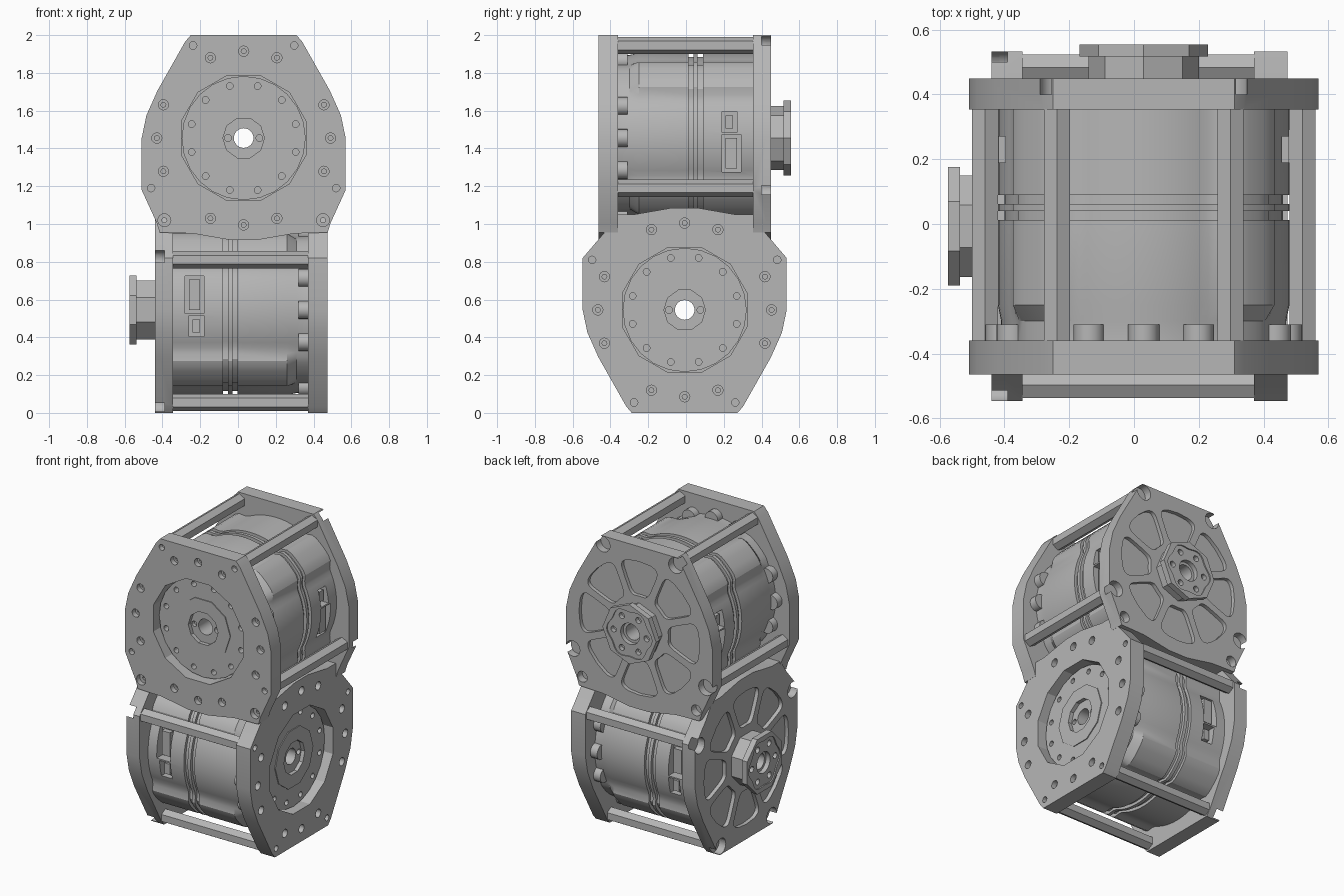
import bpy, bmesh
from math import sin, cos, pi, radians, copysign
from mathutils import Matrix, Vector

cube = bpy.data.objects.get("Cube")
if cube:
    bpy.data.objects.remove(cube)

GREY = (0.47, 0.47, 0.47, 1)
metal = bpy.data.materials.new("machined_grey")
metal.use_nodes = True
metal.diffuse_color = GREY
metal.node_tree.nodes["Principled BSDF"].inputs["Base Color"].default_value = GREY

BORE = 0.052
RODS = [(s * u, v) for s in (-1, 1) for u, v in ((0.268, 0.49), (0.49, -0.265))]
CORNERS = [(-0.42, -0.435), (0.42, -0.435)]
SIDE = [(0.28, 0.545), (0.31, 0.51), (0.457, 0.25), (0.515, 0.12), (0.54, 0), (0.54, -0.275)]
SQUARE_END = [(0.46, -0.45), (0.445, -0.5), (0.27, -0.505), (0.07, -0.54)]
TRIMMED_END = [(0.425, -0.41), (0.36, -0.505), (0.27, -0.505), (0.07, -0.54)]


def circle(r, n=24, at=(0, 0), turn=0.0):
    return [(at[0] + r * cos(turn + 2 * pi * i / n), at[1] + r * sin(turn + 2 * pi * i / n))
            for i in range(n)]


def polar(r, angles):
    return [(r * cos(radians(a)), r * sin(radians(a))) for a in angles]


def petal(mid, lo=0.215, hi=0.445):
    # rounded sector between two spokes of even width
    pts = []
    for i in range(32):
        c, s = cos(2 * pi * i / 32), sin(2 * pi * i / 32)
        r = (lo + hi) / 2 + (hi - lo) / 2 * copysign(abs(s) ** 0.4, s)
        a = mid + (pi / 8 - 0.023 / r) * copysign(abs(c) ** 0.4, c)
        pts.append((r * cos(a), r * sin(a)))
    return pts


def finish(ob):
    bm = bmesh.new()
    bm.from_mesh(ob.data)
    bmesh.ops.remove_doubles(bm, verts=bm.verts, dist=0.0001)
    bmesh.ops.recalc_face_normals(bm, faces=bm.faces)
    bm.to_mesh(ob.data)
    bm.free()
    ob.data.materials.clear()
    ob.data.materials.append(metal)
    return ob


def activate(ob):
    bpy.ops.object.select_all(action='DESELECT')
    ob.select_set(True)
    bpy.context.view_layer.objects.active = ob


def layer(name, frame, loops, w0, w1):
    # flat slab: the first loop is the outline, the others are holes
    cu = bpy.data.curves.new(name, 'CURVE')
    cu.dimensions, cu.fill_mode = '2D', 'BOTH'
    cu.extrude = (w1 - w0) / 2
    for loop in loops:
        sp = cu.splines.new('POLY')
        sp.points.add(len(loop) - 1)
        for p, (u, v) in zip(sp.points, loop):
            p.co = (u, v, 0, 1)
        sp.use_cyclic_u = True
    ob = bpy.data.objects.new(name, cu)
    bpy.context.collection.objects.link(ob)
    ob.matrix_world = frame @ Matrix.Translation((0, 0, (w0 + w1) / 2))
    activate(ob)
    bpy.ops.object.convert(target='MESH')
    return finish(bpy.context.object)


def solid(name, frame, bm):
    me = bpy.data.meshes.new(name)
    bm.to_mesh(me)
    bm.free()
    ob = bpy.data.objects.new(name, me)
    bpy.context.collection.objects.link(ob)
    ob.matrix_world = frame
    return finish(ob)


def pegs(name, frame, spots, r, w0, w1, n):
    bm = bmesh.new()
    for u, v in spots:
        bmesh.ops.create_cone(bm, cap_ends=True, segments=n, radius1=r, radius2=r,
                              depth=w1 - w0, matrix=Matrix.Translation((u, v, (w0 + w1) / 2)))
    return solid(name, frame, bm)


def boxes(name, frame, spans):
    bm = bmesh.new()
    for lo, hi in spans:
        lo, hi = Vector(lo), Vector(hi)
        bmesh.ops.create_cube(bm, size=1, matrix=Matrix.Translation((lo + hi) / 2)
                              @ Matrix.Diagonal((hi - lo).to_4d()))
    return solid(name, frame, bm)


def cut(targets, cutter):
    cutter.hide_render = True
    bpy.context.view_layer.update()
    for ob in targets:
        mod = ob.modifiers.new("cut", 'BOOLEAN')
        mod.object, mod.solver = cutter, 'EXACT'
        activate(ob)
        bpy.ops.object.modifier_apply(modifier=mod.name)
    bpy.data.objects.remove(cutter)


def bulge(angle):
    # the housing swells outward at its four diagonal corners
    a = abs(angle % (pi / 2) - pi / 4)
    t = min(max((radians(18) - a) / radians(9), 0), 1)
    return 0.042 * t * t * (3 - 2 * t)


def housing(name, frame):
    # rings as (position, radius, share of the corner bulge)
    rings = [(-0.355, 0.45, 1)]
    for g0, g1 in ((-0.09, -0.062), (-0.04, -0.012)):
        rings += [(g0, 0.45, 1), (g0, 0.43, 1), (g1, 0.43, 1), (g1, 0.45, 1)]
    rings += [(0.25, 0.45, 1), (0.3, 0.44, 0.3), (0.36, 0.44, 0.3),
              (0.36, BORE, 0), (-0.355, BORE, 0)]
    n, bm = 96, bmesh.new()
    verts = []
    for w, r, share in rings:
        turns = [2 * pi * i / n for i in range(n)]
        radii = [r + share * bulge(a) for a in turns]
        verts.append([bm.verts.new((q * cos(a), q * sin(a), w)) for a, q in zip(turns, radii)])
    for k, a in enumerate(verts):
        b = verts[(k + 1) % len(verts)]
        for i in range(n):
            j = (i + 1) % n
            bm.faces.new((a[i], a[j], b[j], b[i]))
    return solid(name, frame, bm)


def module(side, frame, end, corners, hub_extra, hub_turn):
    half = SIDE + end
    outline = half + [(-u, v) for u, v in reversed(half)]
    angles = [q + d for q in (0, 90, 180, 270) for d in (-22.5, 0, 22.5)]
    bolts = polar(0.46, angles)

    # housing with side sockets
    body = housing(side + "_housing", frame)
    pockets, plugs = [], []
    for s in (-1, 1):
        for v0, v1, w0 in ((-0.18, 0.02, -0.29), (0.03, 0.14, -0.27)):
            us = sorted((s * 0.39, s * 0.5))
            pockets.append(((us[0], v0, w0), (us[1], v1, -0.19)))
            us = sorted((s * 0.38, s * 0.425))
            plugs.append(((us[0], v0 + 0.02, w0 + 0.02), (us[1], v1 - 0.02, -0.21)))
    cut([body], boxes("socket_cutter", frame, pockets))
    boxes(side + "_socket_plugs", frame, plugs)
    pegs(side + "_bolt_bosses", frame, polar(0.44, angles), 0.048, 0.31, 0.362, 16)
    pegs(side + "_spacer_rods", frame, RODS, 0.046, -0.357, 0.362, 6)

    # front plate with counterbored holes around a wide opening
    opening = circle(0.342, 12, turn=pi / 12)
    small = [circle(0.013, 10, p) for p in bolts + corners]
    large = ([circle(0.027, 16, p) for p in bolts] + [circle(0.034, 16, p) for p in corners]
             + [circle(0.02, 12, p) for p in RODS])
    layer(side + "_front_plate_base", frame, [outline, opening] + small, 0.36, 0.43)
    layer(side + "_front_plate_face", frame, [outline, opening] + large, 0.43, 0.464)

    # output disc sunk into the opening
    screws = [circle(0.018, 12, p) for p in polar(0.285, range(15, 375, 30))]
    layer(side + "_output_disc", frame, [circle(0.328), circle(0.11, 10)] + screws, 0.36, 0.405)
    layer(side + "_output_ring", frame, [circle(0.2, 10), circle(0.11, 10)], 0.405, 0.411)
    pins = [circle(0.018, 12, (s * 0.083, 0)) for s in (-1, 1)]
    layer(side + "_output_core", frame, [circle(0.112, 10), circle(BORE)] + pins, 0.36, 0.385)

    # back plate with petal pockets and notches at the rods
    petals = [petal(k * pi / 4) for k in range(8)]
    base = layer(side + "_back_plate_base", frame, [outline, circle(BORE)], -0.425, -0.354)
    face = layer(side + "_back_plate_face", frame, [outline, circle(BORE)] + petals,
                 -0.45, -0.425)
    cut([base, face], pegs("notch_cutter", frame, RODS, 0.052, -0.5, -0.4, 20))
    if corners:
        cut([base, face], pegs("corner_cutter", frame, corners, 0.036, -0.5, -0.4, 16))

    # rear hub: neck, eight-sided flange and a scalloped recess in its end
    tip = -0.555 - hub_extra
    holes = [circle(0.02, 12, p) for p in polar(0.122, range(0, 360, 60))]
    eight = circle(0.198, 8, turn=hub_turn)
    layer(side + "_hub_neck", frame, [circle(0.17, 8, turn=hub_turn), circle(BORE)],
          tip + 0.038, -0.448)
    layer(side + "_hub_flange", frame, [eight, circle(0.07)] + holes, tip + 0.008, tip + 0.038)
    scallop = [((0.158 + 0.01 * cos(6 * a)) * cos(a), (0.158 + 0.01 * cos(6 * a)) * sin(a))
               for a in (2 * pi * i / 48 for i in range(48))]
    layer(side + "_hub_rim", frame, [eight, scallop], tip, tip + 0.008)


def axes(u, v, w, at):
    return Matrix.Translation(at) @ Matrix((u, v, w)).transposed().to_4x4()


module("upper", axes((1, 0, 0), (0, 0, 1), (0, -1, 0), (0.03, 0, 1.455)),
       SQUARE_END, CORNERS, 0, 0)
module("lower", axes((0, -1, 0), (0, 0, -1), (1, 0, 0), (0.01, -0.007, 0.545)),
       TRIMMED_END, [], 0.03, pi / 8)

# smooth shading with crisp edges
bpy.ops.object.select_all(action='DESELECT')
for ob in bpy.context.collection.objects:
    if ob.type == 'MESH':
        ob.select_set(True)
        bpy.context.view_layer.objects.active = ob
bpy.ops.object.shade_smooth_by_angle(angle=radians(25))
